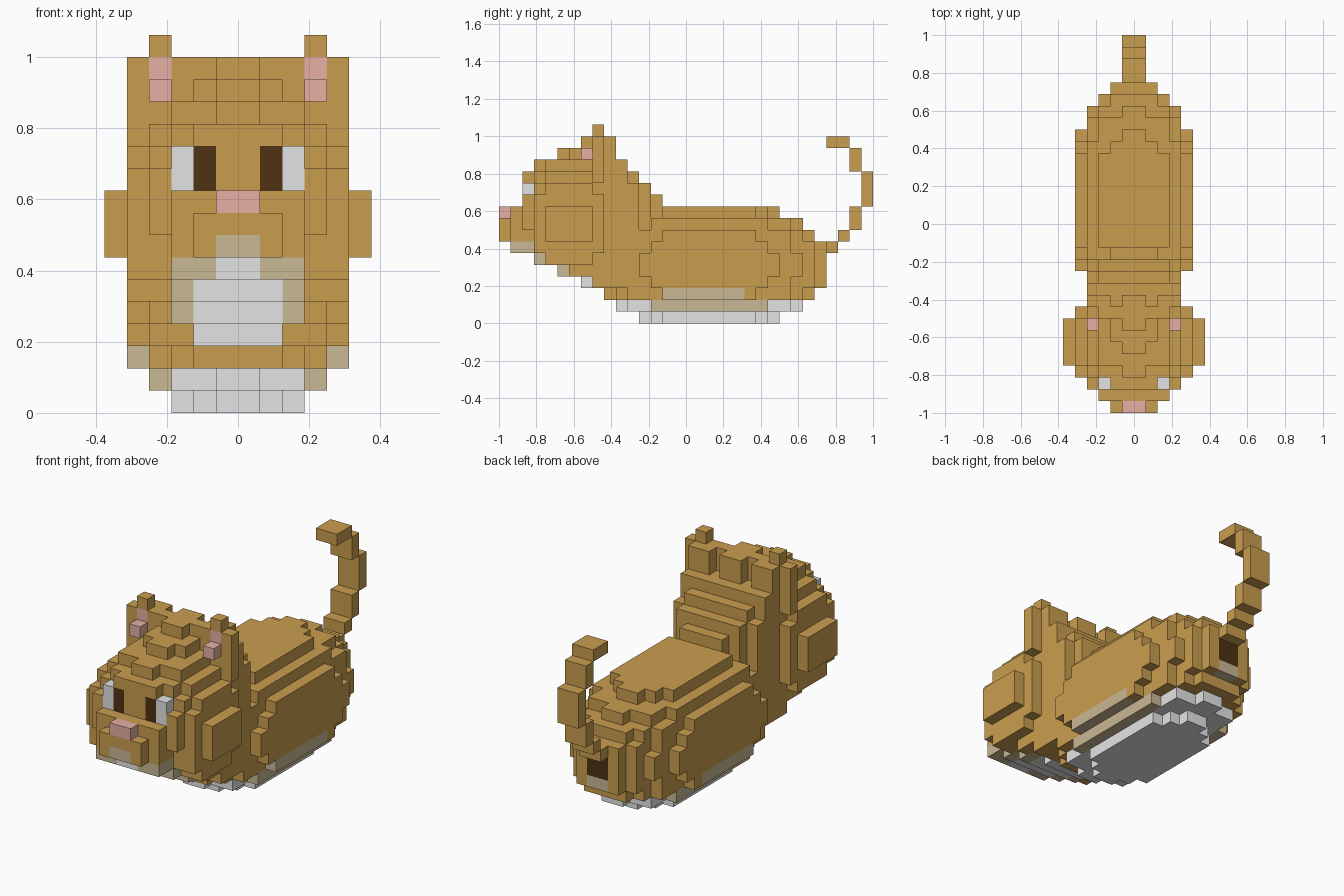
import bpy, bmesh

if "Cube" in bpy.data.objects:
    bpy.data.objects.remove(bpy.data.objects["Cube"])

U = 1 / 16                      # one block
COLORS = {
    "ginger_fur": (0.590, 0.337, 0.078), "white_fur": (0.775, 0.775, 0.775),
    "cream_fur": (0.590, 0.480, 0.300), "pink_skin": (0.790, 0.430, 0.375),
    "dark_brown": (0.080, 0.032, 0.006)}
GINGER, WHITE, CREAM, PINK, BROWN = range(5)
mats = []
for n, c in COLORS.items():
    m = bpy.data.materials.new(n)
    m.diffuse_color = (*c, 1)
    m.use_nodes = True
    m.node_tree.nodes["Principled BSDF"].inputs["Base Color"].default_value = m.diffuse_color
    mats.append(m)

cells = {}                      # (x, y, z) block -> [part, colour]


def box(part, x0, x1, y0, y1, z0, z1, col=GINGER):
    """Fill blocks on both sides of x = 0."""
    for x in range(x0, x1):
        for y in range(y0, y1):
            for z in range(z0, z1):
                for xx in (x, -1 - x):
                    cells[(xx, y, z)] = [part, col]


def fill(part, inside, color):
    """Fill blocks by a rule on distance from the middle plane, y and z."""
    for x in range(7):
        for y in range(-17, 17):
            for z in range(18):
                if inside(x + .5, y + .5, z + .5):
                    box(part, x, x + 1, y, y + 1, z, z + 1, color(x, y, z))


# Body: stretched rounded barrel with a pale belly
def in_body(x, y, z):
    dy = max(0, abs(y - 2) - 2) / 1.5
    return x * x + (z - 5) ** 2 + dy * dy <= 27.5


def body_color(x, y, z):
    if z == 0 or (z == 1 and x < 3):
        return WHITE
    if z == 1 or (z == 2 and x == 4 and -2 <= y < 5):
        return CREAM
    if y == 11 and x == 0 and 3 <= z < 6:
        return CREAM if z == 3 else BROWN
    return GINGER


fill("body", in_body, body_color)
box("body", 1, 2, 11, 12, 3, 7)

# Neck: stepped, rounded slope from the back up to the head
box("neck", 0, 4, -8, -4, 3, 10)
for z, half in ((10, 2), (11, 3), (12, 3), (13, 4)):
    end = 8 - z
    for k in range(3):
        w = min(half + k, 4)
        box("neck", 0, w, -8, end - k, 3 if z == 10 else z, z + 1)


# Head: ellipsoid with a sloped white throat
def in_head(x, y, z):
    if y < -14 and z > 10:
        return False
    front = {3: -9, 4: -11, 5: -13}.get(int(z))
    if front is not None:
        if x > 3 or (z < 4 and x > 2):
            front += 1
        if y < front:
            return False
    if x > 5 and not 7 < z < 10:
        return False
    if x > 3 and y < -13 and not 8 < z < 11:
        return False
    return (x / 6) ** 2 + ((y + 10) / 5) ** 2 + ((z - 8.5) / 6) ** 2 <= 1


def head_color(x, y, z):
    if y < -7:
        if z < 6 and x < 2 or z == 6 and x < 1:
            return WHITE
        if 4 <= z < 7 and x < 3:
            return CREAM
    if y == -14 and z in (10, 11) and x in (1, 2):
        return BROWN if x == 1 else WHITE
    return GINGER


fill("head", in_head, head_color)
box("head", 0, 1, -11, -6, 14, 15)
box("head", 0, 2, -10, -7, 14, 15)
box("head", 0, 1, -9, -6, 15, 16)

# Muzzle and nose
box("muzzle", 0, 3, -15, -14, 7, 10)
box("muzzle", 0, 3, -15, -14, 6, 7, CREAM)
box("muzzle", 0, 1, -15, -14, 6, 7, WHITE)
box("muzzle", 0, 2, -16, -15, 7, 9)
box("muzzle", 0, 1, -16, -15, 7, 8, CREAM)
box("nose", 0, 1, -16, -15, 9, 10, PINK)

# Ears with pink insides
box("ears", 1, 5, -8, -7, 12, 16)
box("ears", 2, 4, -7, -6, 14, 16)
box("ears", 3, 4, -8, -7, 15, 17)
box("ears", 3, 4, -9, -8, 14, 15, PINK)

# Tail: curled upward
for y0, y1, z0, z1 in ((12, 13, 6, 7), (13, 14, 7, 8), (14, 15, 8, 10),
                       (15, 16, 10, 13), (14, 15, 13, 15), (12, 14, 15, 16)):
    box("tail", 0, 1, y0, y1, z0, z1)

# Skin every part with its exposed block faces only
DIRS = [(a, s) for a in range(3) for s in (0, 1)]
for part in sorted({v[0] for v in cells.values()}):
    bm = bmesh.new()
    verts = {}
    for c, (p, col) in cells.items():
        if p != part:
            continue
        for a, s in DIRS:
            nb = list(c)
            nb[a] += 2 * s - 1
            if tuple(nb) in cells:
                continue
            b, d = (a + 1) % 3, (a + 2) % 3
            ring = []
            for i, j in ((0, 0), (1, 0), (1, 1), (0, 1)):
                k = list(c)
                k[a] += s
                k[b] += i
                k[d] += j
                k = tuple(k)
                if k not in verts:
                    verts[k] = bm.verts.new([t * U for t in k])
                ring.append(verts[k])
            f = bm.faces.new(ring if s else ring[::-1])
            f.material_index = col
            # inner ear: pink on the front face of the upper ear block
            if part == "ears" and c[1] == -8 and c[2] == 15 \
                    and c[0] in (3, -4) and (a, s) == (1, 0):
                f.material_index = PINK
    me = bpy.data.meshes.new(part)
    bm.to_mesh(me)
    bm.free()
    for m in mats:
        me.materials.append(m)
    ob = bpy.data.objects.new(part, me)
    bpy.context.collection.objects.link(ob)
